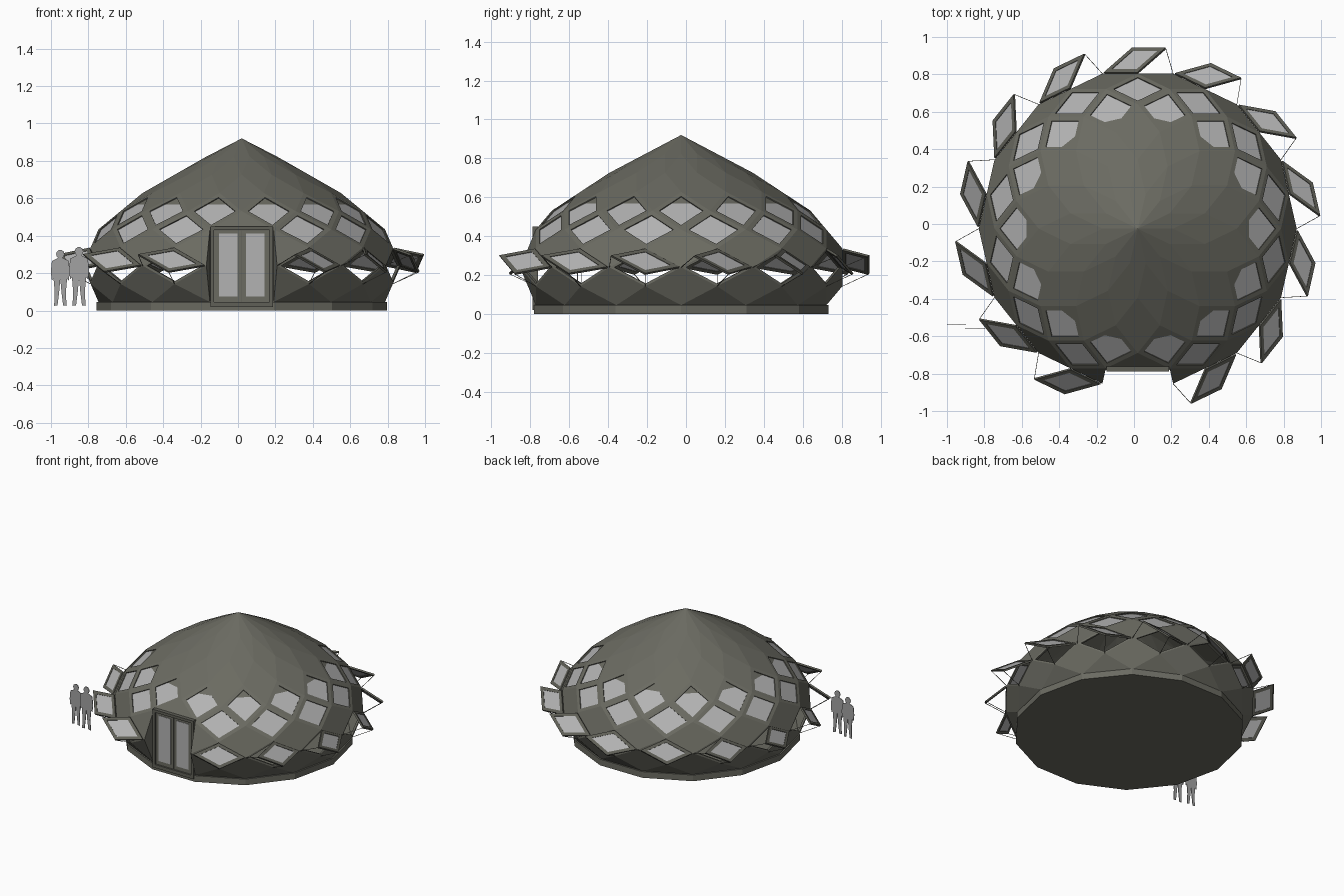
import bpy, bmesh, math
from mathutils import Vector, Matrix

if "Cube" in bpy.data.objects:
    bpy.data.objects.remove(bpy.data.objects["Cube"])

N, R, TOP, STEP = 14, 0.85, 0.92, 0.0972
C = Vector((0.02, -0.025, 0))


def material(name, rgb):
    m = bpy.data.materials.new(name)
    m.diffuse_color = (*rgb, 1)
    m.use_nodes = True
    m.node_tree.nodes["Principled BSDF"].inputs["Base Color"].default_value = m.diffuse_color
    return m


clad = material("dark olive cladding", (0.145, 0.145, 0.12))
trim = material("dark frame", (0.115, 0.115, 0.095))
glass = material("pale glass", (0.45, 0.45, 0.45))
person = material("figure grey", (0.36, 0.36, 0.36))
MATS = [clad, trim, glass, person]


def build(name, faces):
    """faces: list of (points, material number)"""
    bm = bmesh.new()
    for pts, m in faces:
        f = bm.faces.new([bm.verts.new(p) for p in pts])
        f.material_index = m
    bmesh.ops.remove_doubles(bm, verts=bm.verts, dist=1e-5)
    me = bpy.data.meshes.new(name)
    bm.to_mesh(me)
    bm.free()
    for m in MATS:
        me.materials.append(m)
    ob = bpy.data.objects.new(name, me)
    bpy.context.collection.objects.link(ob)
    return ob


def prism(bottom, top, m):
    n = len(bottom)
    return [(bottom[::-1], m), (top, m)] + [
        ([bottom[i], bottom[(i + 1) % n], top[(i + 1) % n], top[i]], m) for i in range(n)]


def box(x0, x1, y0, y1, z0, z1, m):
    q = [(x0, y0), (x1, y0), (x1, y1), (x0, y1)]
    return prism([Vector((*p, z0)) for p in q], [Vector((*p, z1)) for p in q], m)


def P(k, j):
    """dome vertex: ring k down from the apex, j half steps round from the front"""
    a = -math.pi / 2 + j * math.pi / N
    r = R * math.sin(math.pi * k / N)
    return C + Vector((r * math.cos(a), r * math.sin(a), TOP - k * STEP))


def rhomb(k, j):
    return [P(k, j - 1), P(k + 1, j), P(k, j + 1), P(k - 1, j)]


def normal(q):
    return (q[1] - q[0]).cross(q[2] - q[0]).normalized()


def inset(q, s, off=0.0):
    c = sum(q, Vector()) / len(q)
    return [c + (p - c) * s + normal(q) * off for p in q]


def ring(a, b, m):
    n = len(a)
    return [([a[i], a[(i + 1) % n], b[(i + 1) % n], b[i]], m) for i in range(n)]


def rod(name, a, b, r=0.002):
    d = (b - a).normalized()
    u = d.orthogonal().normalized()
    v = d.cross(u)
    c = [u * r, v * r, -u * r, -v * r]
    build(name, prism([a + o for o in c], [b + o for o in c], 1))


# dome panels, glazed rows and openings
shell, fixed, openings = [], [], []
for k in range(1, 10):
    for j in range(2 * N):
        if (j + k) % 2 == 0:
            continue
        q = rhomb(k, j)
        side = 1 if j == 1 else -1 if j == 2 * N - 1 else 0
        if k == 9:
            if j != 0:
                shell.append(([P(9, j - 1), P(9, j + 1), P(8, j)], 0))
        elif k in (6, 8) and side:          # panels cut by the doorway
            t = [q[3], q[1], q[2]] if side == 1 else [q[3], q[0], q[1]]
            shell.append((t, 0))
        elif k == 5 and j == 0:             # gable above the door
            shell.append(([q[0], q[2], q[3]], 0))
        elif k == 7:
            if j != 0:
                i1, i2 = inset(q, 0.86), inset(q, 0.86, -0.015)
                openings += ring(q, i1, 0) + ring(i1, i2, 1)
        elif k in (4, 5):
            i1, i2 = inset(q, 0.76), inset(q, 0.76, -0.006)
            fixed += ring(q, i1, 0) + ring(i1, i2, 1)
            if k == 4:                      # roof edge trims the top of the upper panes
                l, b, r, t = i2
                a, c = r.lerp(t, 0.55), l.lerp(t, 0.55)
                fixed += [([l, b, r, a, c], 2), ([c, a, t], 0)]
            else:
                fixed.append((i2, 2))
        else:
            shell.append((q, 0))
build("dome_panels", shell)
build("fixed_windows", fixed)
build("window_openings", openings)

# opened window flaps, hinged on one upper edge, each with a stay rod
for j in range(2, 2 * N, 2):
    q = inset(rhomb(7, j), 0.95, 0.004)
    hinge, axis = q[3], (q[2] - q[3]).normalized()
    nrm = normal(q)
    best = None
    for sgn in (1, -1):
        rot = Matrix.Rotation(sgn * math.radians(53), 3, axis)
        w = [hinge + rot @ (p - hinge) for p in q]
        if best is None or (w[0] - q[0]).dot(nrm) > (best[0] - q[0]).dot(nrm):
            best = w
    lo, hi = inset(best, 1, -0.006), inset(best, 1, 0.006)
    g_hi, g_lo = inset(best, 0.74, 0.003), inset(best, 0.74, -0.003)
    f_hi, f_lo = inset(best, 0.74, 0.006), inset(best, 0.74, -0.006)
    faces = ring(lo, hi, 1) + ring(hi, f_hi, 1) + ring(f_hi, g_hi, 1)
    faces += ring(lo[::-1], f_lo[::-1], 1) + ring(f_lo[::-1], g_lo[::-1], 1)
    faces += [(g_hi, 2), (g_lo[::-1], 2)]
    build("open_window", faces)
    rod("window_stay", P(8, j), best[1])
    rod("window_stay", P(7, j - 1), best[0])

# plinth
pts = [C + Vector((0.776 * math.cos(i * 2 * math.pi / N), 0.776 * math.sin(i * 2 * math.pi / N), 0))
       for i in range(N)]
build("plinth", prism(pts, [p + Vector((0, 0, 0.045)) for p in pts], 0))

# doorway: triangular reveals, back plate, frame and two glazed leaves
reveal = [([P(5, s), P(7, s), P(9, s)], 0) for s in (1, -1)]
reveal.append(([P(9, -1), P(9, 1), P(5, 1), P(5, -1)], 1))
build("door_reveal", reveal)
yf = P(5, 1).y
frame = []
for x0, x1, z0, z1 in ((-0.168, -0.148, 0.02, 0.45), (0.148, 0.168, 0.02, 0.45),
                       (-0.148, 0.148, 0.43, 0.45), (-0.148, 0.148, 0.02, 0.045)):
    frame += box(C.x + x0, C.x + x1, yf - 0.018, yf + 0.01, z0, z1, 1)
build("door_frame", frame)
for name, s in (("left_door", -1), ("right_door", 1)):
    xs = sorted((C.x + s * 0.002, C.x + s * 0.147))
    leaf = box(xs[0], xs[1], yf - 0.008, yf + 0.005, 0.046, 0.429, 0)
    xs = sorted((C.x + s * 0.024, C.x + s * 0.122))
    leaf += box(xs[0], xs[1], yf - 0.011, yf - 0.007, 0.075, 0.412, 2)
    build(name, leaf)


# two flat standing figures beside the dome
def figure(name, x, y, h):
    half = [(0.0, 0.47), (0.02, 0.25), (0.05, 0.01), (0.11, 0.0), (0.1, 0.25), (0.12, 0.48),
            (0.15, 0.45), (0.17, 0.6), (0.15, 0.8), (0.05, 0.85)]
    outline = half + [(-a, b) for a, b in half[:0:-1]]
    head = [(0.075 * math.cos(i * math.pi / 5), 0.92 + 0.08 * math.sin(i * math.pi / 5)) for i in range(10)]
    faces = []
    for poly in (outline, head):
        a = [Vector((x + p[0] * h, y, 0.025 + p[1] * h)) for p in poly]
        faces += prism([p + Vector((0, 0.004, 0)) for p in a], a, 3)
    build(name, faces)


figure("left_figure", -0.95, -0.54, 0.30)
figure("right_figure", -0.85, -0.56, 0.315)
